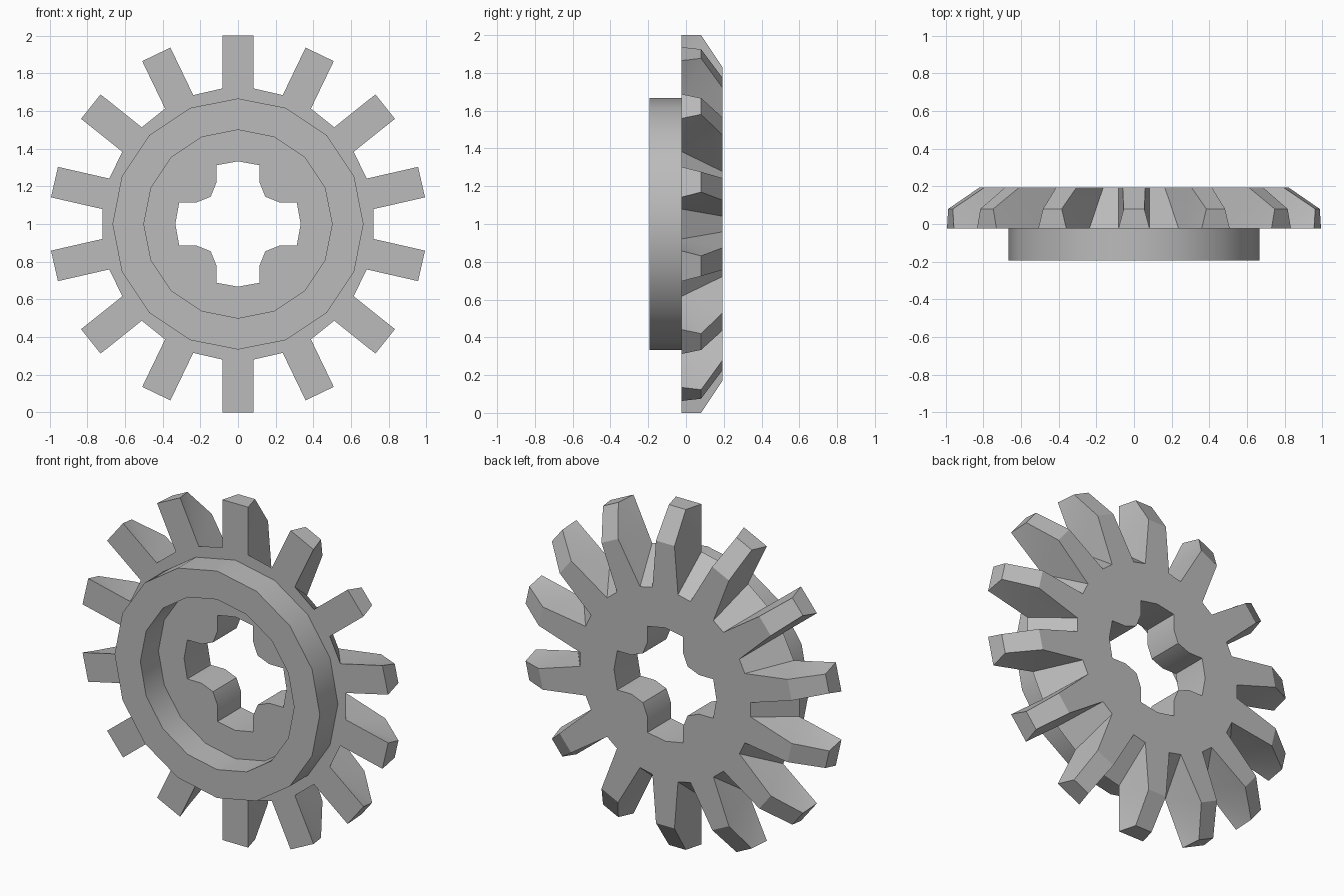
import bpy, bmesh
from math import sin, cos, tau

cube = bpy.data.objects.get("Cube")
if cube:
    bpy.data.objects.remove(cube)

steel = bpy.data.materials.new("grey_steel")
steel.use_nodes = True
steel.diffuse_color = (0.5, 0.5, 0.5, 1)
steel.node_tree.nodes["Principled BSDF"].inputs["Base Color"].default_value = (0.5, 0.5, 0.5, 1)

FRONT, BACK, COLLAR, TEETH = -0.025, 0.193, -0.193, 14


def spin(x, r, y, a):
    """Point at sideways offset x and radius r, turned by a about the axle."""
    return (x * cos(a) + r * sin(a), y, 1 - x * sin(a) + r * cos(a))


def finish(bm, name):
    bmesh.ops.recalc_face_normals(bm, faces=bm.faces)
    mesh = bpy.data.meshes.new(name)
    bm.to_mesh(mesh)
    bm.free()
    obj = bpy.data.objects.new(name, mesh)
    bpy.context.collection.objects.link(obj)
    mesh.materials.append(steel)
    bpy.ops.object.select_all(action='DESELECT')
    obj.select_set(True)
    bpy.context.view_layer.objects.active = obj
    bpy.ops.object.shade_smooth_by_angle(angle=0.5)
    return obj


def loop_edges(bm, verts):
    edges = []
    for a, b in zip(verts, verts[1:] + verts[:1]):
        edges.append(bm.edges.get((a, b)) or bm.edges.new((a, b)))
    return edges


# Toothed wheel: each tooth tapers to the tip and is bevelled at the back
bm = bmesh.new()
front, back, roots = [], [], []
for i in range(TEETH):
    a = i * tau / TEETH

    def side(s):
        pts = [(0.083, 0.72, FRONT), (0.083, 1.0, FRONT), (0.055, 1.0, 0.08),
               (0.06, 0.83, BACK), (0.083, 0.55, BACK)]
        return [bm.verts.new(spin(s * x, r, y, a)) for x, r, y in pts]

    left, right = side(-1), side(1)
    for b, t, m, s, r in (left, right):
        bm.faces.new((b, t, m))
        bm.faces.new((b, m, s, r))
    for j in (1, 2):
        bm.faces.new((left[j], left[j + 1], right[j + 1], right[j]))
    front += [left[0], left[1], right[1], right[0]]
    back += [left[4], left[3], right[3], right[4]]
    roots.append((left, right))

# Sloping valleys between the teeth
for i in range(TEETH):
    p, q = roots[i][1], roots[(i + 1) % TEETH][0]
    bm.faces.new((p[0], q[0], q[4], p[4]))

# Cross-shaped axle hole
arm = [(0, 0.333), (0.115, 0.312), (0.115, 0.22), (0.145, 0.145), (0.22, 0.115), (0.312, 0.115)]
hole = [[bm.verts.new(spin(x, r, y, k * tau / 4)) for k in range(4) for x, r in arm]
        for y in (FRONT, BACK)]
n = len(hole[0])
for i in range(n):
    j = (i + 1) % n
    bm.faces.new((hole[0][i], hole[0][j], hole[1][j], hole[1][i]))

# Flat front and back faces around the hole
for outline, inner in ((front, hole[0]), (back, hole[1])):
    edges = loop_edges(bm, outline) + loop_edges(bm, inner)
    bmesh.ops.triangle_fill(bm, edges=edges, use_beauty=True)
finish(bm, "toothed_wheel")

# Raised round collar on the front
bm = bmesh.new()
section = [(0.5, FRONT), (0.5, COLLAR), (0.667, COLLAR), (0.667, FRONT)]
rings = [[bm.verts.new(spin(0, r, y, i * tau / 16)) for i in range(16)] for r, y in section]
for a, b in zip(rings, rings[1:]):
    for i in range(16):
        j = (i + 1) % 16
        bm.faces.new((a[i], a[j], b[j], b[i]))
finish(bm, "front_collar")
